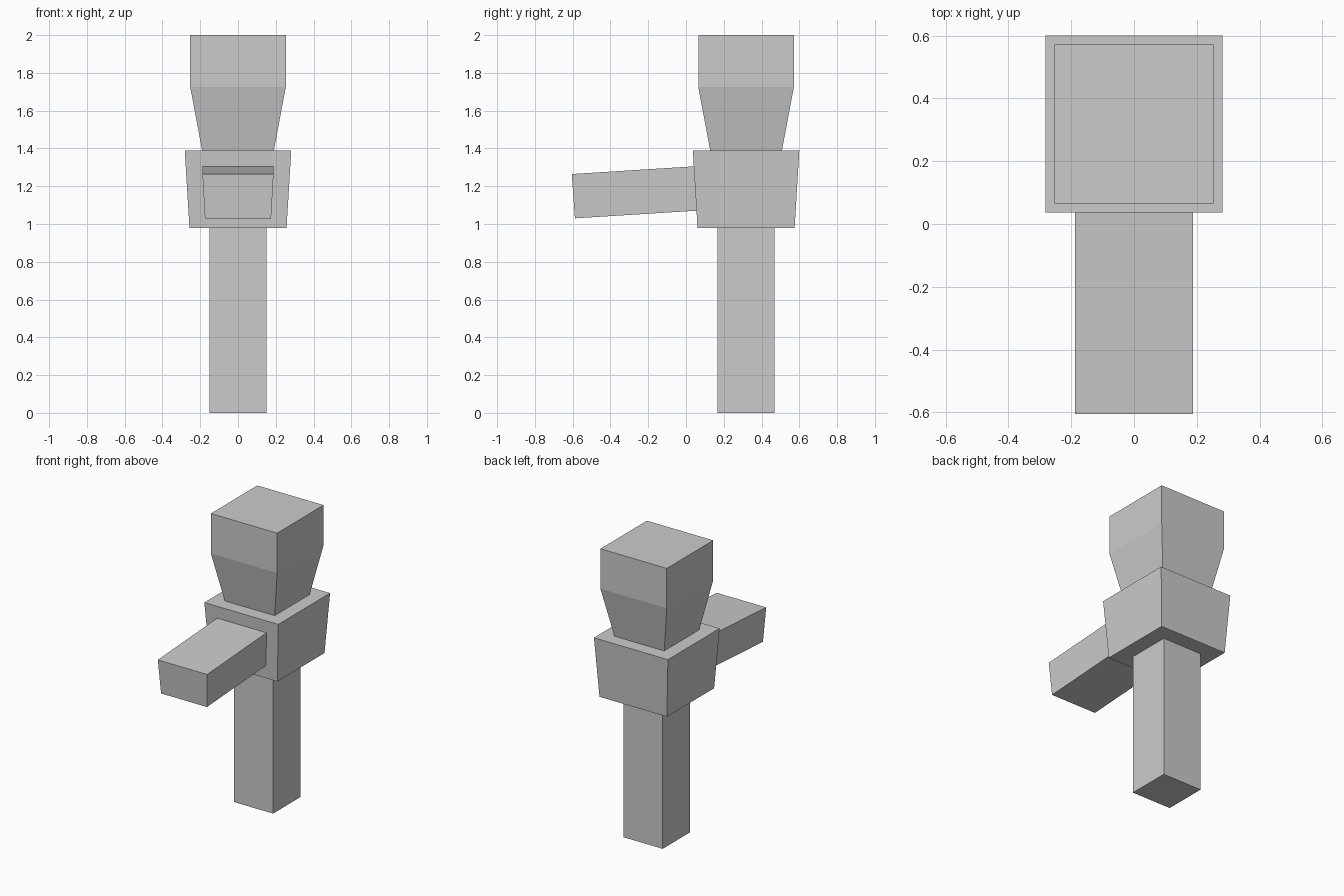
import bpy, bmesh, math
from mathutils import Matrix

cube = bpy.data.objects.get("Cube")
if cube:
    bpy.data.objects.remove(cube, do_unlink=True)

grey = bpy.data.materials.new("light grey")
grey.use_nodes = True
colour = (0.6, 0.6, 0.6, 1)
grey.diffuse_color = colour
grey.node_tree.nodes["Principled BSDF"].inputs["Base Color"].default_value = colour


def loft(name, rings, matrix=Matrix()):
    """Stack rectangles (height, half width, front y, back y) into a solid."""
    bm = bmesh.new()
    loops = [[bm.verts.new(p) for p in
              ((-w, f, z), (w, f, z), (w, b, z), (-w, b, z))]
             for z, w, f, b in rings]
    bm.faces.new(loops[0][::-1])
    bm.faces.new(loops[-1])
    for low, high in zip(loops, loops[1:]):
        for i in range(4):
            j = (i + 1) % 4
            bm.faces.new((low[i], low[j], high[j], high[i]))
    bm.transform(matrix)
    mesh = bpy.data.meshes.new(name)
    bm.to_mesh(mesh)
    bm.free()
    mesh.materials.append(grey)
    obj = bpy.data.objects.new(name, mesh)
    bpy.context.collection.objects.link(obj)
    return obj


def square(z, half, centre=0.318):
    return z, half, centre - half, centre + half


# Upright parts sharing one axis
loft("post", [square(0, 0.15), square(0.98, 0.15)])
loft("collar_block", [square(0.98, 0.257), square(1.39, 0.282)])
loft("head", [square(1.39, 0.19), square(1.725, 0.253), square(2, 0.253)])

# Front arm, sloping slightly down towards the front
tilt = Matrix.Translation((0, -0.588, 1.03)) @ Matrix.Rotation(math.radians(3.6), 4, "X")
loft("front_arm", [(0, 0.175, 0, 0.72), (0.235, 0.188, -0.002, 0.72)], tilt)
